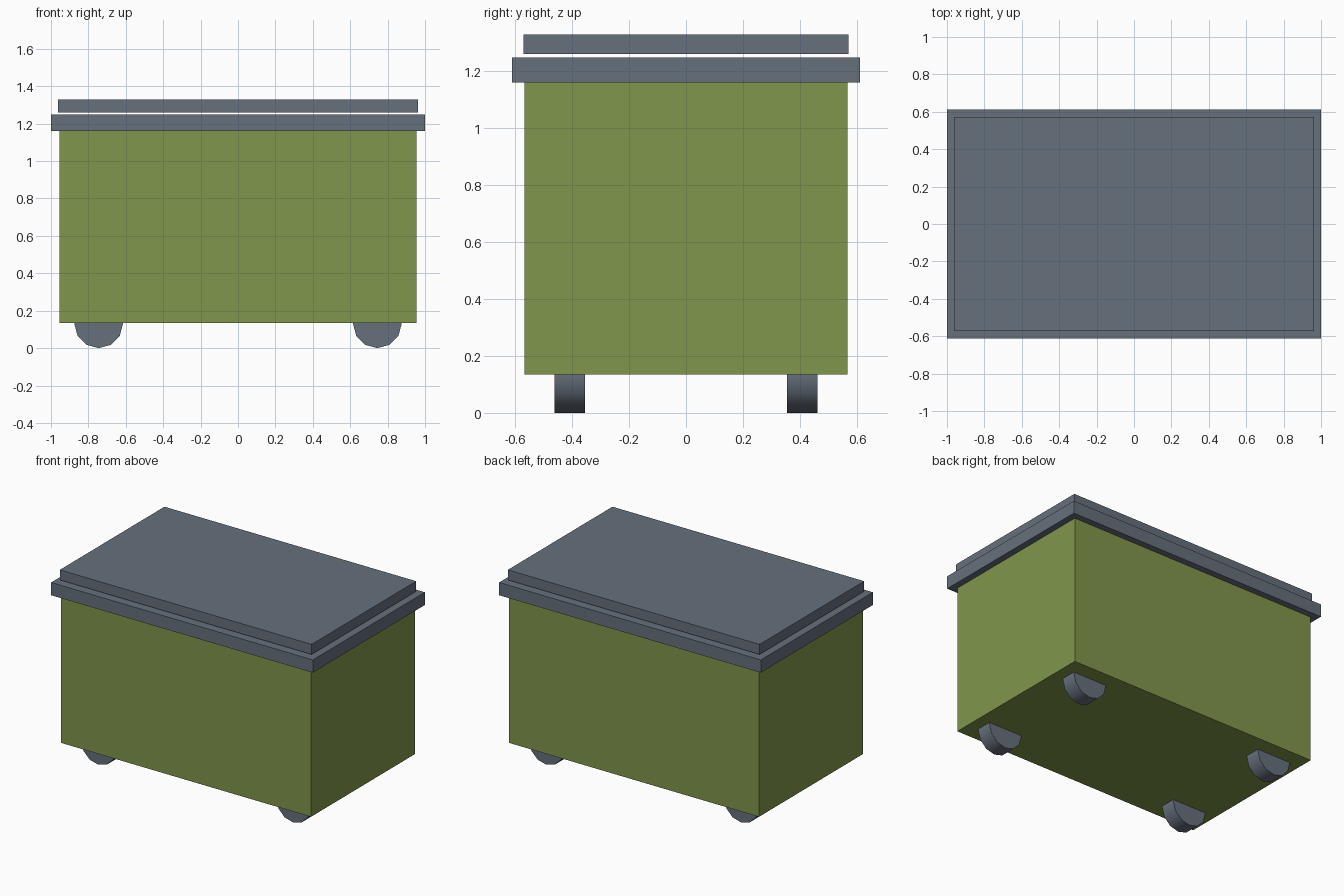
import bpy
import math

default = bpy.data.objects.get("Cube")
if default:
    bpy.data.objects.remove(default, do_unlink=True)


def make_material(name, rgb):
    mat = bpy.data.materials.new(name)
    mat.use_nodes = True
    colour = (*rgb, 1.0)
    mat.diffuse_color = colour
    mat.node_tree.nodes["Principled BSDF"].inputs["Base Color"].default_value = colour
    return mat


green = make_material("olive green", (0.216, 0.305, 0.07))
grey = make_material("slate grey", (0.133, 0.162, 0.202))


def slab(name, half_x, half_y, bottom, top, mat):
    """Box centred on the vertical axis, between two heights."""
    bpy.ops.mesh.primitive_cube_add(size=2, location=(0, 0, (bottom + top) / 2))
    obj = bpy.context.object
    obj.name = name
    obj.scale = (half_x, half_y, (top - bottom) / 2)
    bpy.ops.object.transform_apply(location=False, rotation=False, scale=True)
    obj.data.materials.append(mat)
    return obj


def wheel(name, x, y, radius, width):
    """Twelve-sided wheel on a y axle, with a smooth tread and flat faces."""
    bpy.ops.mesh.primitive_cylinder_add(
        vertices=12, radius=radius, depth=width,
        location=(x, y, radius), rotation=(math.pi / 2, 0, 0))
    obj = bpy.context.object
    obj.name = name
    obj.data.materials.append(grey)
    bpy.ops.object.shade_smooth_by_angle(angle=math.radians(40))
    return obj


# Container body, rim and floating lid
slab("container_body", 0.955, 0.567, 0.135, 1.16, green)
slab("rim", 1.0, 0.612, 1.16, 1.248, grey)
slab("lid", 0.962, 0.571, 1.26, 1.33, grey)

# Four wheels, partly sunk into the body
for side, sx in (("left", 1), ("right", -1)):
    for end, sy in (("front", -1), ("back", 1)):
        wheel(f"{end}_{side}_wheel", sx * 0.745, sy * 0.408, 0.13, 0.107)
